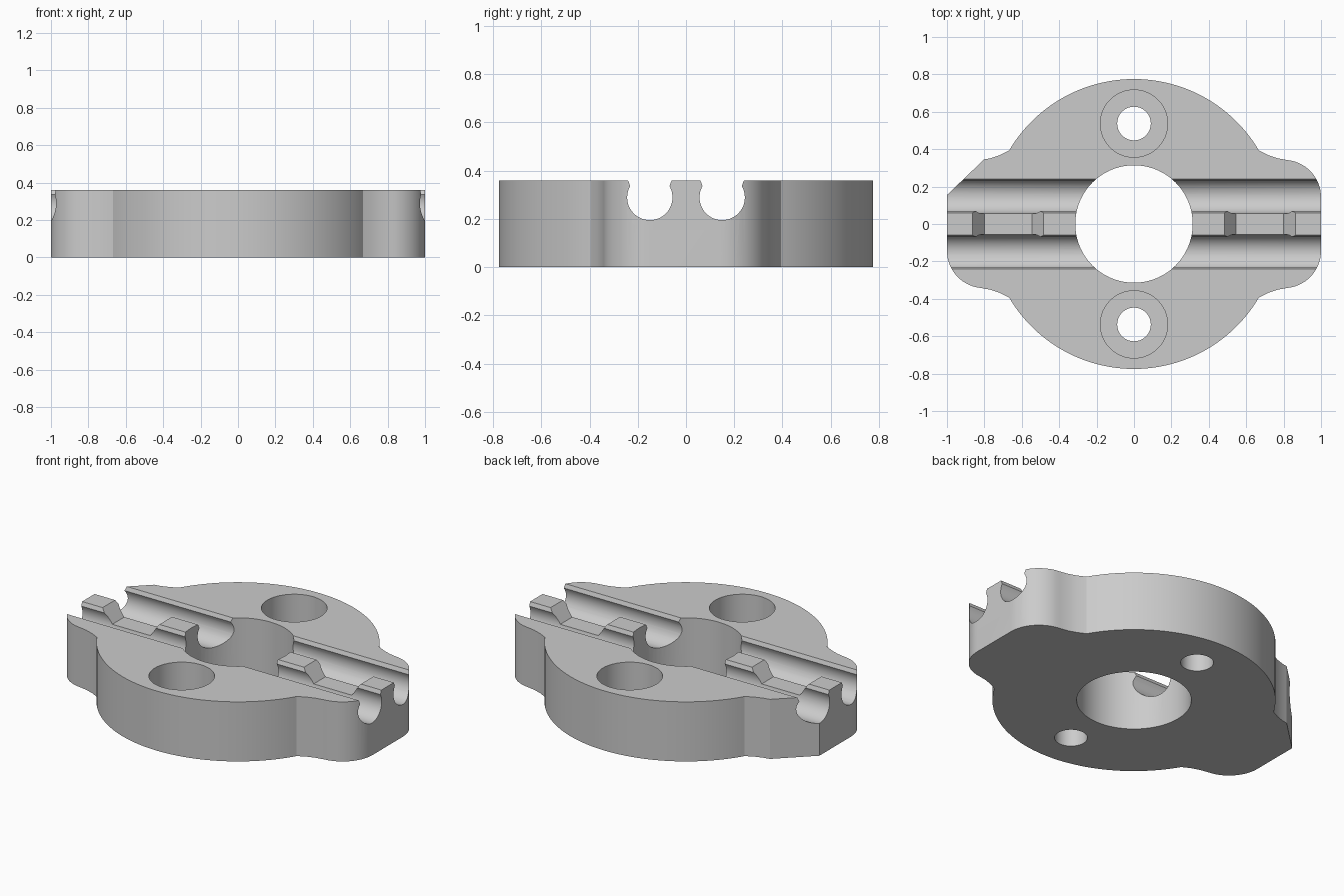
import bpy, bmesh
from math import sin, cos, radians
from mathutils import Vector

cube = bpy.data.objects.get("Cube")
if cube:
    bpy.data.objects.remove(cube, do_unlink=True)

HEIGHT = 0.36

grey = bpy.data.materials.new("matte_grey")
grey.use_nodes = True
COLOUR = (0.6, 0.6, 0.6, 1)
grey.diffuse_color = COLOUR
grey.node_tree.nodes["Principled BSDF"].inputs["Base Color"].default_value = COLOUR


def arc(cx, cy, r, start, end, steps):
    angles = [radians(start + (end - start) * i / steps) for i in range(steps + 1)]
    return [(cx + r * cos(a), cy + r * sin(a)) for a in angles]


def prism(name, profile, low, high, axis="z"):
    """Extrude a 2D profile between two positions along one axis."""
    place = {"z": lambda u, v, w: (u, v, w),
             "x": lambda u, v, w: (w, u, v),
             "y": lambda u, v, w: (u, w, v)}[axis]
    bm = bmesh.new()
    face = bm.faces.new([bm.verts.new(place(u, v, low)) for u, v in profile])
    moved = bmesh.ops.extrude_face_region(bm, geom=[face])["geom"]
    shift = Vector(place(0, 0, high - low))
    bmesh.ops.translate(bm, vec=shift, verts=[g for g in moved if isinstance(g, bmesh.types.BMVert)])
    bmesh.ops.recalc_face_normals(bm, faces=bm.faces)
    mesh = bpy.data.meshes.new(name)
    bm.to_mesh(mesh)
    bm.free()
    mesh.materials.append(grey)
    obj = bpy.data.objects.new(name, mesh)
    bpy.context.collection.objects.link(obj)
    return obj


# Outline: round plate with an ear at each end; one ear corner is chamfered
neck = [(0.715, 0.369), (0.765, 0.352)]
rounded = neck + arc(0.8, 0.143, 0.2, 85, 0, 14)
chamfer = neck + [(0.802, 0.345), (1.0, 0.155)]


def corner(points, sx, sy):
    pts = [(x * sx, y * sy) for x, y in points]
    return pts if sx * sy > 0 else pts[::-1]


outline = (corner(rounded, 1, 1) + corner(rounded, 1, -1)
           + arc(0, 0, 0.775, -30.5, -149.5, 48)
           + corner(rounded, -1, -1) + corner(chamfer, -1, 1)
           + arc(0, 0, 0.775, 149.5, 30.5, 48))
plate = prism("slotted_plate", outline, 0, HEIGHT)

# Centre bore
cutters = [prism("centre_bore_cutter", arc(0, 0, 0.314, 0, 355, 71), -0.1, 0.5)]

for side in (-1, 1):
    # Counterbored screw holes
    y = side * 0.537
    cutters.append(prism("screw_hole_cutter", arc(0, y, 0.09, 0, 350, 35), -0.1, 0.5))
    cutters.append(prism("counterbore_cutter", arc(0, y, 0.18, 0, 354, 59), 0.12, 0.5))
    # Snap-in grooves with a narrow throat and flared mouth
    c = side * 0.15
    groove = arc(c, 0.289, 0.094, 150, 390, 32) + [(c + 0.105, 0.4), (c - 0.105, 0.4)]
    cutters.append(prism("groove_cutter", groove, -1.2, 1.2, "x"))
    # Sloped notch in the ridge between the grooves
    m = side * 0.673
    notch = [(m - 0.127, 0.275), (m + 0.127, 0.275), (m + 0.19, HEIGHT),
             (m + 0.19, 0.4), (m - 0.19, 0.4), (m - 0.19, HEIGHT)]
    cutters.append(prism("ridge_notch_cutter", notch, -0.1, 0.1, "y"))

# Cut everything out, then drop the cutters
bpy.ops.object.select_all(action="DESELECT")
plate.select_set(True)
bpy.context.view_layer.objects.active = plate
for cutter in cutters:
    cutter.hide_render = True
    mod = plate.modifiers.new("cut", "BOOLEAN")
    mod.operation = "DIFFERENCE"
    mod.solver = "EXACT"
    mod.object = cutter
    bpy.ops.object.modifier_apply(modifier=mod.name)
    bpy.data.objects.remove(cutter, do_unlink=True)

bpy.ops.object.shade_smooth_by_angle(angle=radians(25))
